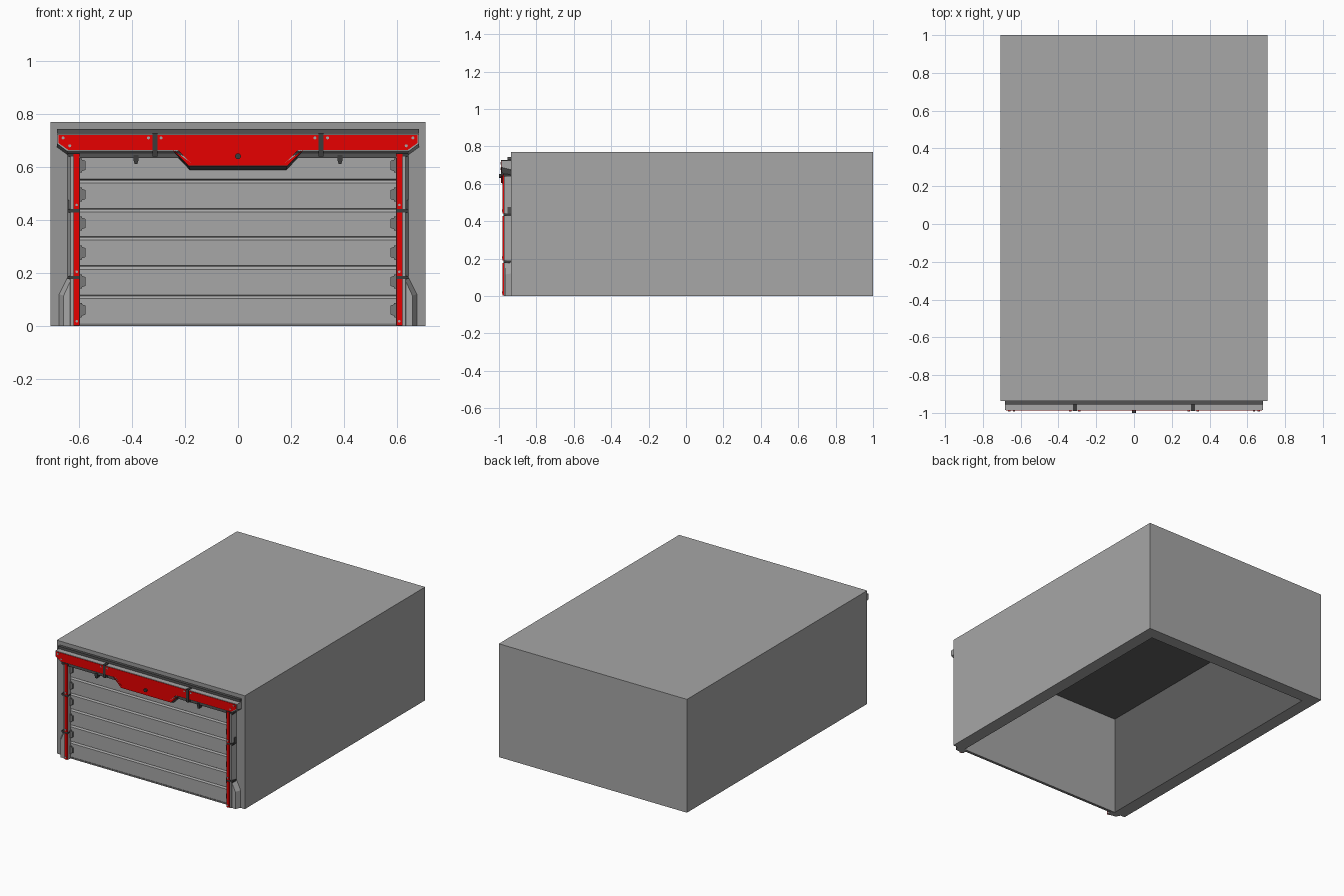
import bpy, bmesh, math

if "Cube" in bpy.data.objects:
    bpy.data.objects.remove(bpy.data.objects["Cube"])


def material(name, rgb):
    m = bpy.data.materials.new(name)
    m.diffuse_color = (*rgb, 1)
    m.use_nodes = True
    m.node_tree.nodes["Principled BSDF"].inputs["Base Color"].default_value = m.diffuse_color
    return m


GREY = material("grey paint", (0.385, 0.385, 0.385))
FRAME = material("frame grey", (0.315, 0.315, 0.315))
MID = material("bracket grey", (0.19, 0.19, 0.19))
INSIDE = material("dark interior", (0.115, 0.115, 0.115))
DARK = material("dark metal", (0.085, 0.085, 0.085))
BLACK = material("black metal", (0.045, 0.045, 0.045))
RED = material("red paint", (0.8, 0.0, 0.0))


def finish(bm, name, mat):
    bmesh.ops.recalc_face_normals(bm, faces=bm.faces)
    me = bpy.data.meshes.new(name)
    bm.to_mesh(me)
    bm.free()
    me.materials.append(mat)
    ob = bpy.data.objects.new(name, me)
    bpy.context.collection.objects.link(ob)
    return ob


def loft(name, front, back, yf, yb, mat):
    """Solid between an xz outline at yf and a matching outline at yb."""
    bm = bmesh.new()
    a = [bm.verts.new((x, yf, z)) for x, z in front]
    b = [bm.verts.new((x, yb, z)) for x, z in back]
    bm.faces.new(a)
    bm.faces.new(b[::-1])
    n = len(a)
    for i in range(n):
        j = (i + 1) % n
        bm.faces.new((a[i], b[i], b[j], a[j]))
    return finish(bm, name, mat)


def prism(name, pts, yf, yb, mat):
    return loft(name, pts, pts, yf, yb, mat)


def rect(x0, x1, z0, z1):
    return [(x0, z0), (x1, z0), (x1, z1), (x0, z1)]


def flip(pts, s):
    return [(x * s, z) for x, z in pts]


def sym(pts):
    """Close a right-hand outline with its mirror image."""
    return pts + [(-x, z) for x, z in pts[::-1]]


def band(outer, inner):
    """U-shaped outline hanging between two right-hand edges."""
    return sym(outer) + sym(inner)[::-1]


def stud(name, x, z, y, r, depth, mat, n=8):
    pts = [(x + r * math.cos(2 * math.pi * i / n), z + r * math.sin(2 * math.pi * i / n))
           for i in range(n)]
    return prism(name, pts, y - depth, y, mat)


WALL = -0.936

# Building shell, hollow and open at the bottom and the doorway
shell = prism("shell", rect(-0.707, 0.707, 0, 0.77), WALL, 1.0, GREY)
cutter = prism("shell_cutter", rect(-0.62, 0.62, -0.1, 0.68), -1.1, 0.915, GREY)
mod = shell.modifiers.new("hollow", 'BOOLEAN')
mod.operation, mod.object, mod.solver = 'DIFFERENCE', cutter, 'EXACT'
bpy.context.view_layer.objects.active = shell
bpy.ops.object.modifier_apply(modifier="hollow")
bpy.data.objects.remove(cutter)

# Darker front frame and dark inner faces
shell.data.materials.clear()
for m in (GREY, FRAME, INSIDE):
    shell.data.materials.append(m)
for f in shell.data.polygons:
    x, y, z = f.center
    f.material_index = 0
    if f.normal.y < -0.9 and y < -0.9:
        f.material_index = 1
    elif abs(x) < 0.63 and y < 0.93 and 0.01 < z < 0.69:
        f.material_index = 2

# Roller door: yz profile of grooved panels, flat inside
profile = [(-0.935, 0.0), (-0.944, 0.006)]
for z in (0.115, 0.226, 0.336, 0.442, 0.552):
    profile += [(-0.944, z - 0.012), (-0.937, z - 0.002), (-0.937, z), (-0.944, z + 0.002)]
profile += [(-0.944, 0.68), (-0.928, 0.68), (-0.928, 0.0)]
bm = bmesh.new()
left = [bm.verts.new((-0.62, y, z)) for y, z in profile]
right = [bm.verts.new((0.62, y, z)) for y, z in profile]
bm.faces.new(left)
bm.faces.new(right[::-1])
for i in range(len(left)):
    j = (i + 1) % len(left)
    bm.faces.new((left[i], right[i], right[j], left[j]))
finish(bm, "roller_door", GREY)
prism("door_bottom_seal", rect(-0.6, 0.6, 0, 0.01), -0.947, -0.93, MID)

# Side pillars, mirrored
for s in (-1, 1):
    # door edge brackets
    for z in (0.06, 0.168, 0.277, 0.387, 0.496, 0.606):
        pts = [(0.6, z - 0.027), (0.59, z - 0.027), (0.588, z - 0.021), (0.576, z - 0.017),
               (0.576, z + 0.017), (0.588, z + 0.021), (0.59, z + 0.027), (0.6, z + 0.027)]
        prism("door_bracket", flip(pts, s), -0.952, -0.935, MID)
    # post with a chamfered outer edge
    loft("pillar_post", flip(rect(0.597, 0.632, 0, 0.65), s),
         flip(rect(0.597, 0.643, 0, 0.65), s), -0.972, WALL, GREY)
    # flared foot
    foot = [(0.62, 0), (0.658, 0), (0.658, 0.115), (0.628, 0.18), (0.62, 0.18)]
    foot_b = [(0.62, 0), (0.675, 0), (0.675, 0.12), (0.643, 0.185), (0.62, 0.185)]
    loft("pillar_foot", flip(foot, s), flip(foot_b, s), -0.968, WALL, GREY)
    # dark joint clamps
    for z, h in ((0.183, 0.006), (0.435, 0.006), (0.645, 0.006)):
        prism("pillar_clamp", flip(rect(0.596, 0.644, z - h, z + h), s), -0.976, WALL, BLACK)
    prism("pillar_latch", flip([(0.634, 0.44), (0.644, 0.44), (0.644, 0.475), (0.638, 0.475)], s),
          -0.955, WALL, DARK)
    # red strips with studs
    for z0, z1 in ((0.002, 0.177), (0.189, 0.429), (0.441, 0.65)):
        prism("pillar_red_strip", flip(rect(0.599, 0.62, z0, z1), s), -0.98, -0.971, RED)
        stud("strip_stud", 0.609 * s, z0 + 0.016, -0.98, 0.005, 0.004, GREY)

# Ledge above the sign
prism("sign_ledge", rect(-0.683, 0.683, 0.727, 0.744), -0.955, WALL, DARK)

# Sign body, its underside sloping back to the wall
sign_f = sym([(0.683, 0.724), (0.683, 0.688), (0.645, 0.66)])
sign_b = sym([(0.683, 0.724), (0.683, 0.675), (0.63, 0.637)])
loft("sign_body", sign_f, sign_b, -0.986, WALL, GREY)
prism("sign_under_trim", sym([(0.64, 0.655), (0.63, 0.635)]), -0.97, WALL, DARK)
prism("sign_red_panel", sym([(0.678, 0.721), (0.678, 0.691), (0.64, 0.664)]),
      -0.9885, -0.985, RED)

# Hanging centre frame, its recess and its red edge
loft("centre_frame",
     band([(0.245, 0.662), (0.185, 0.603)], [(0.168, 0.616), (0.216, 0.662)]),
     band([(0.237, 0.645), (0.18, 0.585)], [(0.168, 0.616), (0.2, 0.645)]),
     -0.984, WALL, DARK)
prism("centre_recess_rim",
      band([(0.236, 0.663), (0.179, 0.612)], [(0.17, 0.618), (0.218, 0.663)]),
      -0.986, -0.97, GREY)
prism("centre_red_edge",
      band([(0.248, 0.666), (0.187, 0.605)], [(0.179, 0.617), (0.230, 0.666)]),
      -0.9885, -0.983, RED)
prism("centre_back_plate", sym([(0.222, 0.662), (0.172, 0.612)]), -0.976, WALL, GREY)
prism("light_bar_shadow", rect(-0.163, 0.163, 0.633, 0.647), -0.978, -0.97, MID)
prism("light_bar", rect(-0.16, 0.16, 0.637, 0.645), -0.982, -0.97, GREY)

# Centre lamp
stud("centre_lamp", 0, 0.641, -0.97, 0.011, 0.03, BLACK, 12)
prism("lamp_stem", rect(-0.006, 0.006, 0.625, 0.657), -0.988, -0.97, BLACK)

# Sign clamps, hanging lamps and studs, mirrored
for s in (-1, 1):
    prism("sign_clamp", flip(rect(0.303, 0.322, 0.64, 0.728), s), -0.99, WALL, BLACK)
    prism("hanging_lamp", flip([(0.375, 0.645), (0.395, 0.645), (0.395, 0.628), (0.390, 0.612),
                                (0.380, 0.612), (0.375, 0.628)], s), -0.975, -0.945, BLACK)
    for x, z in ((0.66, 0.71), (0.635, 0.68), (0.338, 0.71), (0.29, 0.71)):
        stud("sign_stud", x * s, z, -0.988, 0.006, 0.004, GREY)
